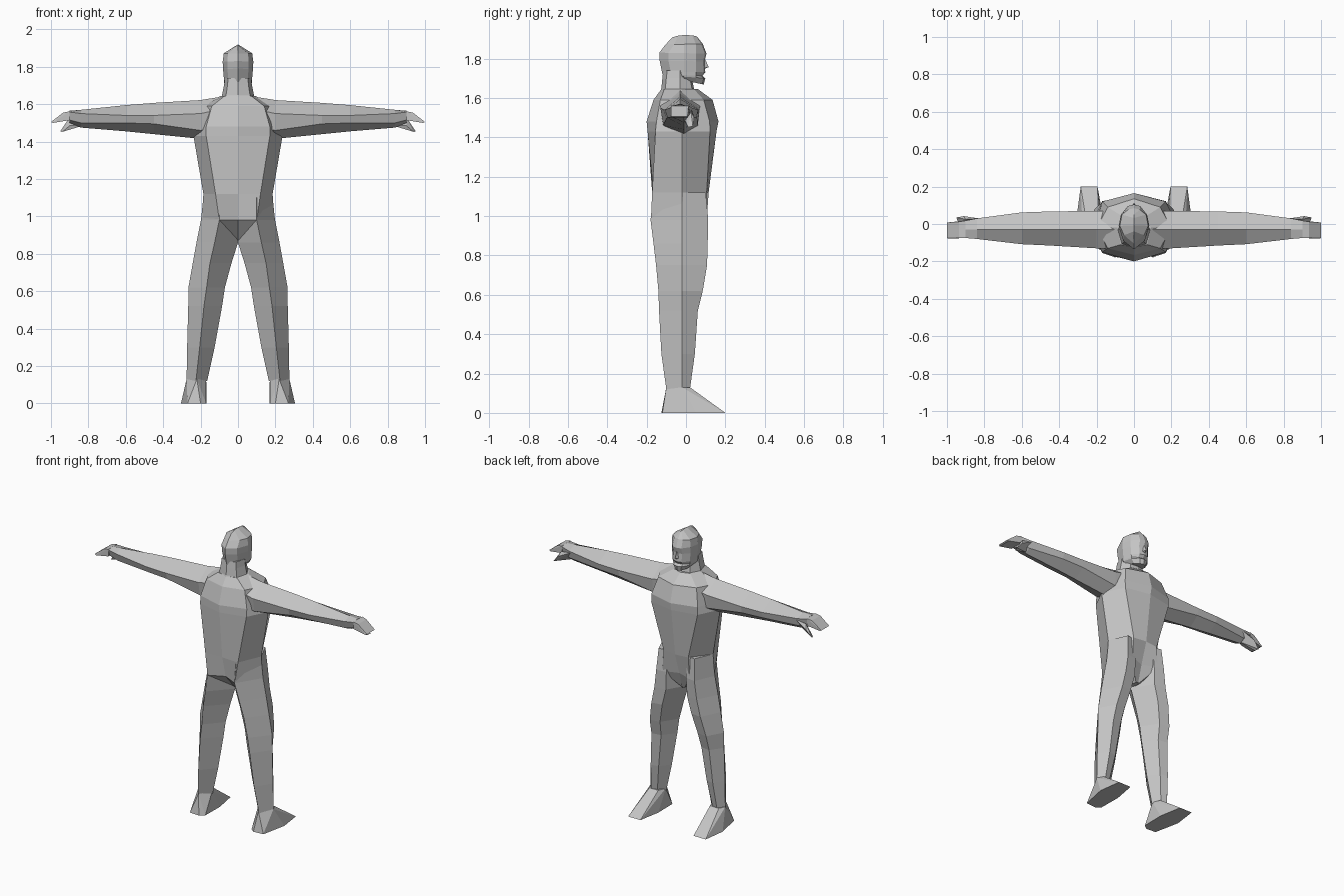
import bpy, bmesh

grey = bpy.data.materials.new("plain grey")
grey.diffuse_color = (0.55, 0.55, 0.55, 1)


def finish(name, bm, mirror):
    bmesh.ops.recalc_face_normals(bm, faces=bm.faces)
    me = bpy.data.meshes.new(name)
    bm.to_mesh(me)
    bm.free()
    me.materials.append(grey)
    ob = bpy.data.objects.new(name, me)
    bpy.context.collection.objects.link(ob)
    if mirror:
        ob.modifiers.new("mirror", 'MIRROR').use_axis[0] = True
    return ob


def loft(name, rings, mirror=False):
    """Skin a list of equal-length point rings and cap both ends."""
    bm = bmesh.new()
    vs = [[bm.verts.new(p) for p in r] for r in rings]
    n = len(rings[0])
    for a, b in zip(vs, vs[1:]):
        for i in range(n):
            j = (i + 1) % n
            bm.faces.new((a[i], a[j], b[j], b[i]))
    bm.faces.new(vs[0])
    bm.faces.new(vs[-1])
    bmesh.ops.remove_doubles(bm, verts=bm.verts, dist=0.0005)
    return finish(name, bm, mirror)


def hull(name, pts, mirror=False):
    bm = bmesh.new()
    for p in pts:
        bm.verts.new(p)
    bmesh.ops.convex_hull(bm, input=bm.verts)
    return finish(name, bm, mirror)


def sym_ring(z, half):
    """Closed ring from a back-to-front half outline whose ends lie on x = 0."""
    return [(x, y, z) for x, y in half] + [(-x, y, z) for x, y in half[-2:0:-1]]


# torso: z, back y, back corner x/y, side x, front corner x/y, front y
torso = [(0.87, -0.03, 0.01, -0.03, 0.02, 0.01, 0.03, 0.04),
         (0.98, -0.13, 0.10, -0.178, 0.195, 0.10, 0.105, 0.07),
         (1.12, -0.165, 0.12, -0.172, 0.185, 0.09, 0.105, 0.115),
         (1.43, -0.195, 0.17, -0.155, 0.238, 0.17, 0.122, 0.155),
         (1.48, -0.20, 0.17, -0.15, 0.215, 0.17, 0.12, 0.165),
         (1.59, -0.165, 0.14, -0.13, 0.20, 0.14, 0.09, 0.135),
         (1.645, -0.125, 0.07, -0.11, 0.09, 0.06, 0.04, 0.06)]
loft("torso", [sym_ring(z, [(0, b), (bx, by), (s, -0.02), (fx, fy), (0, f)])
               for z, b, bx, by, s, fx, fy, f in torso])

# neck
neck = [(1.60, 0.10, -0.14, 0.06), (1.65, 0.085, -0.125, 0.04),
        (1.70, 0.075, -0.12, 0.03), (1.74, 0.07, -0.115, 0.04)]
loft("neck", [sym_ring(z, [(0, b), (w * 0.75, b + 0.02), (w, -0.03), (w * 0.6, f - 0.01), (0, f)])
              for z, w, b, f in neck])

# legs: z, outer x, ridge x, inner x, back y, front y
leg = [(1.12, 0.183, 0.10, 0.01, -0.165, 0.10), (0.98, 0.198, 0.10, 0.005, -0.18, 0.113),
       (0.86, 0.222, 0.125, 0.0, -0.165, 0.11), (0.75, 0.242, 0.15, 0.035, -0.152, 0.107),
       (0.62, 0.265, 0.168, 0.07, -0.14, 0.085), (0.52, 0.266, 0.182, 0.085, -0.137, 0.06),
       (0.30, 0.272, 0.205, 0.125, -0.125, 0.045), (0.12, 0.275, 0.225, 0.165, -0.10, 0.02)]
loft("leg", [[(o, -0.02, z), (m, b, z), (i, -0.03, z),
              (i * 0.65 + o * 0.35, f - 0.01, z), (o * 0.7 + i * 0.3, f, z)]
             for z, o, m, i, b, f in leg], True)

# feet
hull("foot", [(0.17, -0.03, 0.13), (0.22, -0.10, 0.13), (0.275, -0.02, 0.13),
              (0.255, 0.02, 0.13), (0.19, 0.02, 0.13),
              (0.17, -0.10, 0), (0.20, -0.125, 0), (0.27, -0.12, 0), (0.305, 0.05, 0),
              (0.168, 0.05, 0), (0.195, 0.2, 0), (0.285, 0.2, 0)], True)

# arms: x, top z, middle z, low z, bottom z, back y, front y
arm = [(0.06, 1.645, 1.58, 1.48, 1.42, -0.13, 0.07), (0.20, 1.622, 1.55, 1.46, 1.415, -0.13, 0.07),
       (0.45, 1.607, 1.54, 1.495, 1.44, -0.115, 0.067), (0.60, 1.595, 1.54, 1.50, 1.455, -0.108, 0.062),
       (0.84, 1.57, 1.55, 1.50, 1.475, -0.08, 0.03), (0.90, 1.565, 1.558, 1.515, 1.50, -0.075, 0.018)]
loft("arm", [[(x, -0.03, t), (x, b, m), (x, b + 0.015, lo), (x, -0.01, bt),
              (x, f - 0.01, lo), (x, f, m)]
             for x, t, m, lo, bt, b, f in arm], True)

# hands and thumbs
hull("hand", [(0.90, y, z) for y in (-0.075, 0.018) for z in (1.515, 1.562)]
     + [(0.935, y, 1.555) for y in (-0.075, 0.012)]
     + [(0.99, y, 1.5) for y in (-0.078, 0.008)] + [(1.0, y, 1.505) for y in (-0.075, 0.008)], True)
hull("thumb", [(0.83, 0.03, 1.54), (0.83, -0.01, 1.485), (0.90, 0.025, 1.53), (0.90, -0.005, 1.485),
               (0.95, 0.035, 1.455), (0.94, 0.01, 1.452), (0.91, 0.042, 1.50)], True)

# head: z at back, z at front, back y, half width, front y
head = [(1.70, 1.668, -0.06, 0.05, 0.09), (1.715, 1.70, -0.115, 0.072, 0.098),
        (1.72, 1.712, -0.12, 0.074, 0.083), (1.735, 1.73, -0.123, 0.075, 0.098),
        (1.79, 1.785, -0.134, 0.08, 0.094), (1.83, 1.825, -0.135, 0.082, 0.104),
        (1.87, 1.875, -0.105, 0.076, 0.085)]
rings = []
for zb, zf, b, w, f in head:
    half = [(0, b), (w * 0.7, b + 0.045), (w, -0.01), (w * 0.85, 0.05), (w * 0.4, f - 0.008), (0, f)]
    rings.append([(x, y, zb + (zf - zb) * (y - b) / (f - b)) for x, y, _ in sym_ring(0, half)])
# crown collapses to a ridge along the middle
rings.append([(0, y * 0.65, 1.92 - 2.5 * (y * 0.65) ** 2) for x, y, z in rings[-1]])
loft("head", rings)

# nose
hull("nose", [(0, 0.095, 1.80), (0, 0.116, 1.757), (0.016, 0.085, 1.75), (-0.016, 0.085, 1.75),
              (0, 0.09, 1.745)])
